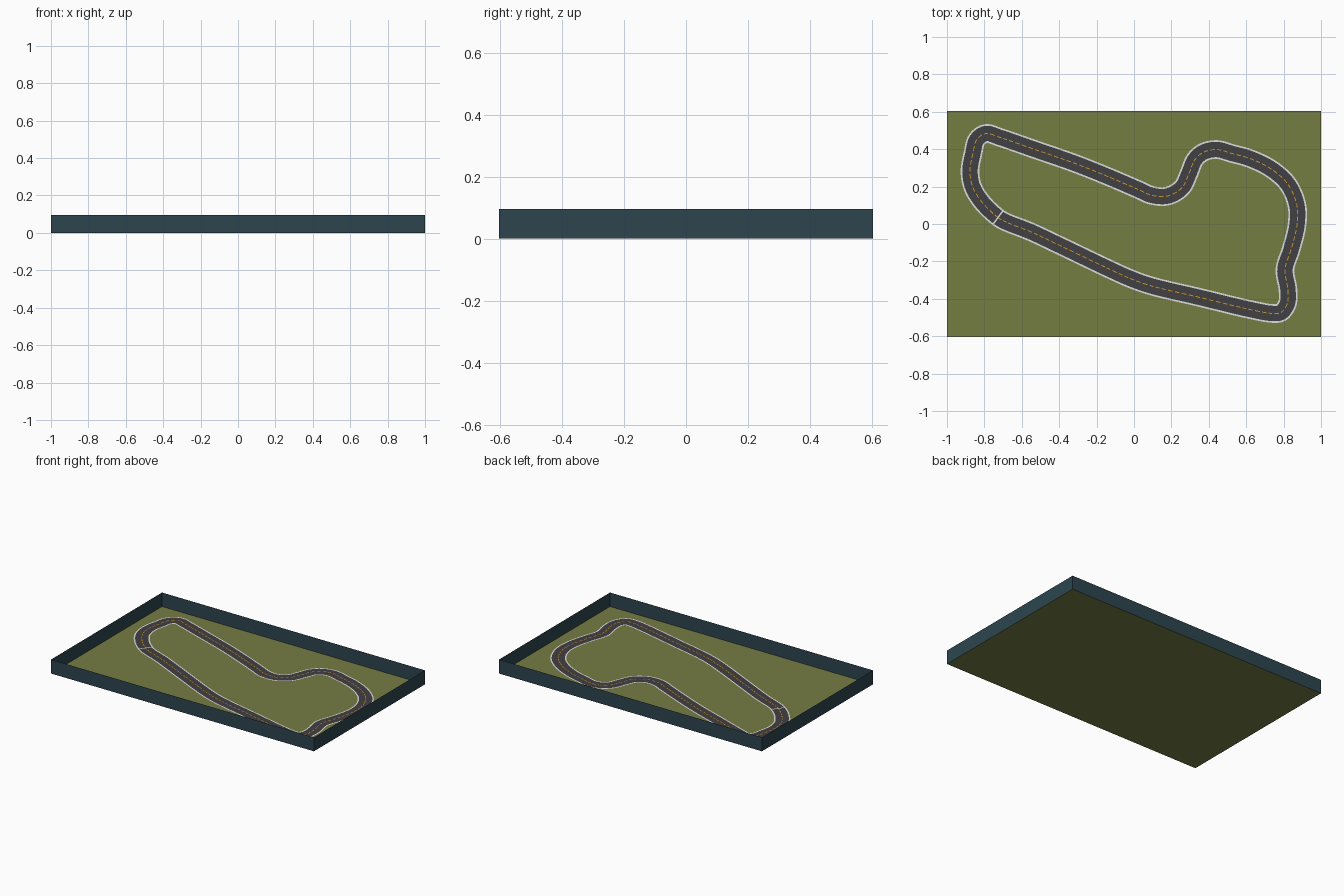
import bpy
from mathutils import Vector

if "Cube" in bpy.data.objects:
    bpy.data.objects.remove(bpy.data.objects["Cube"])


def material(name, rgb):
    m = bpy.data.materials.new(name)
    m.diffuse_color = (*rgb, 1)
    m.use_nodes = True
    m.node_tree.nodes["Principled BSDF"].inputs["Base Color"].default_value = m.diffuse_color
    return m


GRASS = material("grass_green", (0.178, 0.205, 0.055))
WALL = material("dark_teal", (0.026, 0.06, 0.078))
ASPHALT = material("asphalt_grey", (0.053, 0.050, 0.055))
WHITE = material("line_white", (0.72, 0.72, 0.72))
ORANGE = material("line_orange", (0.65, 0.30, 0.02))


def mesh_object(name, verts, faces, mat):
    me = bpy.data.meshes.new(name)
    me.from_pydata(verts, [], faces)
    me.materials.append(mat)
    ob = bpy.data.objects.new(name, me)
    bpy.context.collection.objects.link(ob)
    return ob


# Ground and thin boundary walls
HX, HY, H = 1.0, 0.603, 0.096
corners = [(-HX, -HY), (HX, -HY), (HX, HY), (-HX, HY)]
mesh_object("ground", [(x, y, 0) for x, y in corners], [(0, 1, 2, 3)], GRASS)
mesh_object("boundary_wall",
            [(x, y, 0) for x, y in corners] + [(x, y, H) for x, y in corners],
            [(i, (i + 1) % 4, (i + 1) % 4 + 4, i + 4) for i in range(4)], WALL)

# Centre line of the circuit, starting at the start line
POINTS = [(-.727, .035), (-.807, .11), (-.861, .195), (-.877, .281), (-.861, .377),
          (-.84, .452), (-.791, .484), (-.717, .463), (-.529, .398), (-.316, .324),
          (-.128, .249), (.021, .185), (.096, .153), (.182, .15), (.257, .195),
          (.294, .27), (.326, .345), (.374, .385), (.444, .398), (.524, .377),
          (.62, .35), (.735, .293), (.824, .211), (.871, .099), (.871, -.008),
          (.84, -.136), (.807, -.243), (.823, -.35), (.82, -.425), (.786, -.473),
          (.738, -.478), (.62, -.457), (.353, -.393), (.086, -.329), (-.021, -.291),
          (-.128, -.243), (-.396, -.115), (-.556, -.04), (-.69, .013)]


def knot_curve(p0, p1, p2, p3, n):
    """Centripetal Catmull-Rom span from p1 to p2."""
    t = [0]
    for a, b in ((p0, p1), (p1, p2), (p2, p3)):
        t.append(t[-1] + (b - a).length ** 0.5)

    def mix(a, b, ta, tb, u):
        return a * ((tb - u) / (tb - ta)) + b * ((u - ta) / (tb - ta))
    out = []
    for k in range(n):
        u = t[1] + (t[2] - t[1]) * k / n
        a1, a2, a3 = (mix(p0, p1, t[0], t[1], u), mix(p1, p2, t[1], t[2], u),
                      mix(p2, p3, t[2], t[3], u))
        b1, b2 = mix(a1, a2, t[0], t[2], u), mix(a2, a3, t[1], t[3], u)
        out.append(mix(b1, b2, t[1], t[2], u))
    return out


ctrl = [Vector(p) for p in POINTS]
N = len(ctrl)
path = []
for i in range(N):
    a, b = ctrl[i], ctrl[(i + 1) % N]
    path += knot_curve(ctrl[i - 1], a, b, ctrl[(i + 2) % N],
                       max(4, round((b - a).length / 0.012)))
M = len(path)
normals = []
for i in range(M):
    d = (path[(i + 1) % M] - path[i - 1]).normalized()
    normals.append(Vector((-d.y, d.x)))


def ribbon(name, inner, outer, z, mat, keep=lambda i: True):
    """Flat strip between two sideways offsets of the centre line."""
    verts = []
    for p, n in zip(path, normals):
        for off in (inner, outer):
            q = p + n * off
            verts.append((q.x, q.y, z))
    faces = [(2 * i, 2 * ((i + 1) % M), 2 * ((i + 1) % M) + 1, 2 * i + 1)
             for i in range(M) if keep(i)]
    return mesh_object(name, verts, faces, mat)


# Road surface, edge lines and dashed centre line
ribbon("road", -0.041, 0.041, 0.003, ASPHALT)
ribbon("edge_line_left", 0.041, 0.05, 0.003, WHITE)
ribbon("edge_line_right", -0.05, -0.041, 0.003, WHITE)
ribbon("centre_line", -0.0025, 0.0025, 0.004, ORANGE, lambda i: i % 3 != 2)

# Start line across the road
p, n = path[0], normals[0]
d = Vector((n.y, -n.x)) * 0.004
quad = [p + n * 0.043 - d, p - n * 0.043 - d, p - n * 0.043 + d, p + n * 0.043 + d]
mesh_object("start_line", [(q.x, q.y, 0.005) for q in quad], [(0, 1, 2, 3)], WHITE)

# Make every flat plate face upward
for ob in bpy.context.collection.objects:
    if ob.name != "boundary_wall":
        for poly in ob.data.polygons:
            if poly.normal.z < 0:
                poly.flip()
        ob.data.update()
